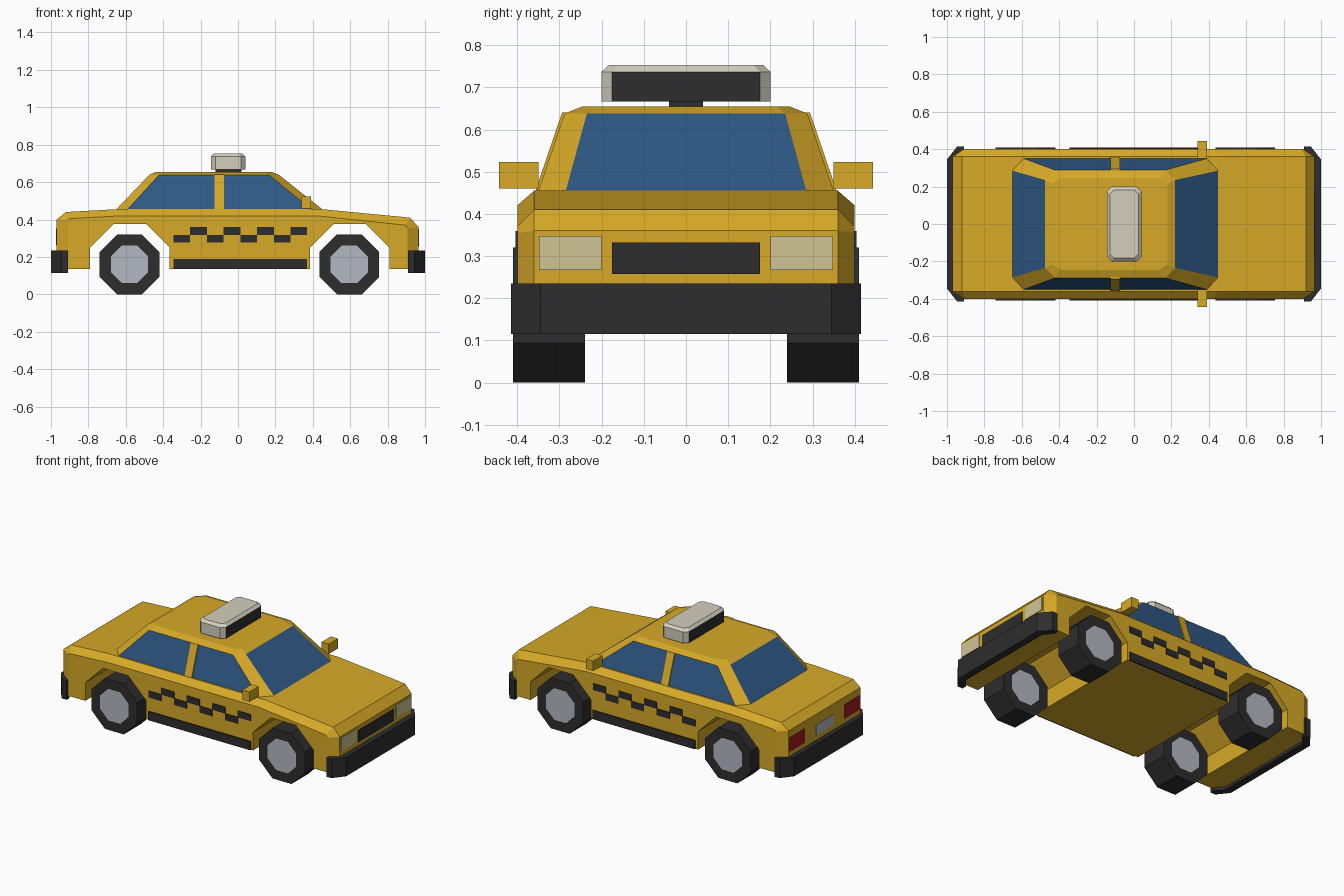
import bpy
import bmesh
import math

if "Cube" in bpy.data.objects:
    bpy.data.objects.remove(bpy.data.objects["Cube"])


def material(name, rgb):
    mat = bpy.data.materials.new(name)
    mat.use_nodes = True
    color = (*rgb, 1)
    mat.diffuse_color = color
    mat.node_tree.nodes["Principled BSDF"].inputs["Base Color"].default_value = color
    return mat


yellow = material("cab yellow", (0.68, 0.40, 0.02))
glass = material("window blue", (0.028, 0.10, 0.24))
black = material("rubber black", (0.026, 0.026, 0.026))
steel = material("wheel grey", (0.45, 0.48, 0.54))
cream = material("headlight cream", (0.63, 0.56, 0.30))
ivory = material("sign ivory", (0.65, 0.62, 0.51))
red = material("tail light red", (0.36, 0.01, 0.012))


def loft(name, sections, mats, rule=None):
    """Join equal-length closed sections, cap both ends; rule picks the material."""
    bm = bmesh.new()
    rings = [[bm.verts.new(p) for p in section] for section in sections]
    n = len(rings[0])
    for a, b in zip(rings, rings[1:]):
        for i in range(n):
            j = (i + 1) % n
            bm.faces.new((a[i], a[j], b[j], b[i]))
    bm.faces.new(rings[0])
    bm.faces.new(rings[-1])
    bmesh.ops.recalc_face_normals(bm, faces=bm.faces)
    bm.normal_update()
    if rule:
        for f in bm.faces:
            f.material_index = rule(f)
    mesh = bpy.data.meshes.new(name)
    bm.to_mesh(mesh)
    bm.free()
    for m in mats:
        mesh.materials.append(m)
    obj = bpy.data.objects.new(name, mesh)
    bpy.context.collection.objects.link(obj)
    return obj


def box(name, x0, x1, y0, y1, z0, z1, mat):
    def rect(z):
        return [(x0, y0, z), (x1, y0, z), (x1, y1, z), (x0, y1, z)]
    return loft(name, [rect(z0), rect(z1)], [mat])


def chamfered(x0, x1, hy, cut_x, cut_y, z):
    """Rectangle in plan with its four corners cut."""
    return [(x0, cut_y - hy, z), (x0 + cut_x, -hy, z), (x1 - cut_x, -hy, z), (x1, cut_y - hy, z),
            (x1, hy - cut_y, z), (x1 - cut_x, hy, z), (x0 + cut_x, hy, z), (x0, hy - cut_y, z)]


# Lower body: side profile with open wheel arches, chamfered towards the flanks
FLOOR = 0.135


def arch(x0, x1):
    return [(x0, FLOOR), (x0, 0.25), (x0 + 0.125, 0.375),
            (x1 - 0.125, 0.375), (x1, 0.25), (x1, FLOOR)]


arches = arch(-0.79, -0.365) + arch(0.385, 0.81)
outer = arches + [(0.965, FLOOR), (0.965, 0.36), (0.92, 0.41), (0.45, 0.455),
                  (-0.65, 0.455), (-0.92, 0.44), (-0.97, 0.40), (-0.97, FLOOR)]
flank = arches + [(0.905, FLOOR), (0.905, 0.355), (0.895, 0.37), (0.42, 0.42),
                  (-0.62, 0.42), (-0.90, 0.405), (-0.91, 0.395), (-0.91, FLOOR)]
loft("body", [[(x, y, z) for x, z in prof] for y, prof in
              ((-0.4, flank), (-0.36, outer), (0.36, outer), (0.4, flank))], [yellow])


# Cabin: glazed on its four sides, painted corner posts and roof
def is_window(f):
    n = f.normal
    return int(f.calc_center_median().z < 0.6 and abs(n.z) < 0.9
               and min(abs(n.x), abs(n.y)) < 0.1)


loft("cabin", [chamfered(-0.65, 0.45, 0.35, 0.06, 0.065, 0.455),
               chamfered(-0.475, 0.22, 0.288, 0.053, 0.053, 0.638),
               chamfered(-0.44, 0.18, 0.245, 0.045, 0.03, 0.655)],
     [yellow, glass], is_window)

# Roof sign with dark panels facing forward and back
box("sign_mount", -0.12, 0.02, -0.04, 0.04, 0.65, 0.67, black)
loft("roof_sign", [chamfered(-0.145, 0.04, 0.2, 0.025, 0.025, 0.667),
                   chamfered(-0.145, 0.04, 0.2, 0.025, 0.025, 0.737),
                   chamfered(-0.128, 0.023, 0.183, 0.022, 0.022, 0.753)],
     [ivory, black], lambda f: int(abs(f.normal.x) > 0.95))


# Bumpers wrapping round the corners
def bumper(name, s):
    half = [(0.91, 0.415), (0.945, 0.415), (1.0, 0.345)]
    inner = [(0.955, 0.335), (0.91, 0.385)]
    plan = (half + [(x, -y) for x, y in reversed(half)]
            + [(x, -y) for x, y in reversed(inner)] + inner)
    loft(name, [[(s * x, y, z) for x, y in plan] for z in (0.115, 0.235)], [black])


bumper("front_bumper", 1)
bumper("rear_bumper", -1)


# Eight-sided wheels with grey hubs on both faces
def wheel(name, cx, s):
    def ring(apothem, y):
        r = apothem / math.cos(math.pi / 8)
        angles = [math.pi / 8 + k * math.pi / 4 for k in range(8)]
        return [(cx + r * math.cos(a), s * y, 0.16 + r * math.sin(a)) for a in angles]
    loft(name, [ring(0.1, 0.24), ring(0.16, 0.24), ring(0.16, 0.41), ring(0.1, 0.41)],
         [black, steel], lambda f: int(len(f.verts) == 8))


for side, s in (("left", 1), ("right", -1)):
    wheel("front_wheel_" + side, 0.595, s)
    wheel("rear_wheel_" + side, -0.58, s)

    # Door post between the side windows
    def post(y0, y1, z):
        return [(x, s * y, z) for x, y in
                ((-0.125, y0), (-0.075, y0), (-0.075, y1), (-0.125, y1))]
    loft("door_post_" + side, [post(0.335, 0.357, 0.455), post(0.275, 0.294, 0.64)], [yellow])

    # Mirror, sill and two-row checker stripe
    def side_box(name, x0, x1, y0, y1, z0, z1, mat):
        box(name + "_" + side, x0, x1, *sorted((s * y0, s * y1)), z0, z1, mat)
    side_box("mirror", 0.34, 0.39, 0.35, 0.443, 0.46, 0.523, yellow)
    side_box("sill", -0.345, 0.37, 0.399, 0.408, FLOOR, 0.19, black)
    width = 0.715 / 8
    for i in range(8):
        x = -0.345 + i * width
        z = 0.277 + 0.041 * (i % 2)
        side_box(f"checker_{i}", x, x + width, 0.399, 0.404, z, z + 0.041, black)

    # Lamps
    side_box("headlight", 0.962, 0.969, 0.2, 0.348, 0.267, 0.348, cream)
    side_box("tail_light", -0.974, -0.967, 0.2, 0.348, 0.265, 0.353, red)

# Grille and rear plate
box("grille", 0.962, 0.969, -0.175, 0.175, 0.257, 0.332, black)
box("rear_plate", -0.974, -0.967, -0.085, 0.085, 0.268, 0.333, steel)
